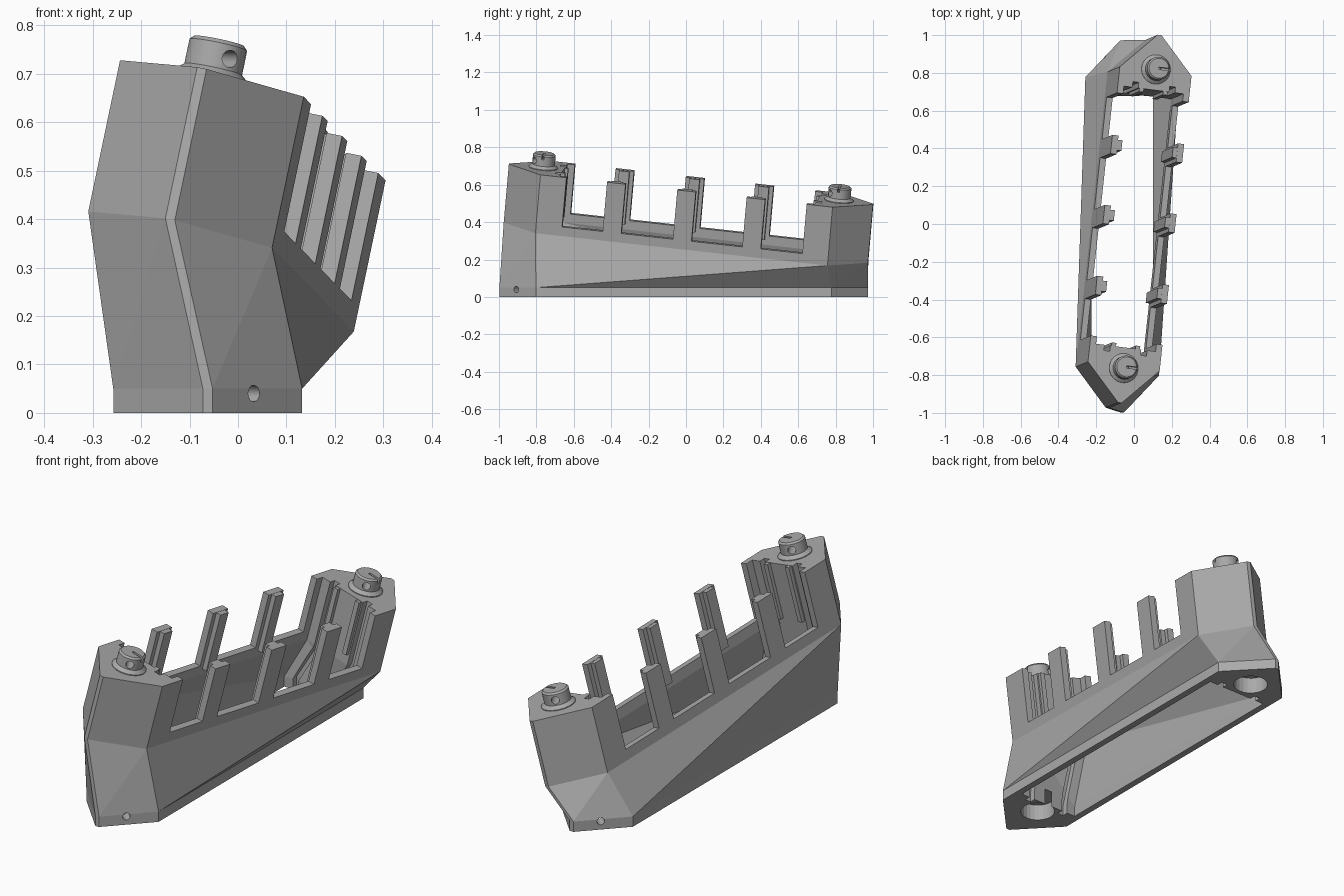
import bpy, bmesh, math
from mathutils import Vector, Matrix

cube = bpy.data.objects.get("Cube")
if cube:
    bpy.data.objects.remove(cube, do_unlink=True)

grey = bpy.data.materials.new("plain grey")
grey.use_nodes = True
colour = (0.4, 0.4, 0.4, 1)
grey.diffuse_color = colour
grey.node_tree.nodes["Principled BSDF"].inputs["Base Color"].default_value = colour

# Tilted frame of the upper half: x across, y along, z out of the crease plane
normal = Vector((0.21, 0.088, 1)).normalized()
along = Vector((0.108, 1, -0.111))
along = (along - along.dot(normal) * normal).normalized()
across = along.cross(normal)
TILT = Matrix((across, along, normal)).transposed().to_4x4()
TILT.translation = (-0.035, 0, 0.292)
BASE = Matrix.Translation((-0.0625, -0.0125, 0))
TOP = 0.32
LEDGE = 0.05


def make(name, bm):
    bmesh.ops.recalc_face_normals(bm, faces=bm.faces)
    mesh = bpy.data.meshes.new(name)
    bm.to_mesh(mesh)
    bm.free()
    mesh.materials.append(grey)
    ob = bpy.data.objects.new(name, mesh)
    bpy.context.collection.objects.link(ob)
    return ob


def loft(name, rings):
    bm = bmesh.new()
    loops = [[bm.verts.new(p) for p in ring] for ring in rings]
    n = len(rings[0])
    for low, high in zip(loops, loops[1:]):
        for i in range(n):
            j = (i + 1) % n
            bm.faces.new((low[i], low[j], high[j], high[i]))
    bm.faces.new(loops[0][::-1])
    bm.faces.new(loops[-1])
    bmesh.ops.triangulate(bm, faces=[f for f in bm.faces if len(f.verts) == 4])
    return make(name, bm)


def bent_prism(name, outline, bottom, top):
    """Straight foot, slanted skirt and tilted upper part from one outline."""
    levels = [(BASE, bottom), (BASE, 0.05), (TILT, 0), (TILT, top)]
    return loft(name, [[m @ Vector((x, y, h)) for x, y in outline] for m, h in levels])


def rect(x0, x1, y0, y1):
    return [(x0, y0), (x1, y0), (x1, y1), (x0, y1)]


def tilted_box(name, outline, low, high):
    return loft(name, [[TILT @ Vector((x, y, h)) for x, y in outline] for h in (low, high)])


def cylinder(name, centre, axis, radius, depth):
    bm = bmesh.new()
    turn = Vector(axis).to_track_quat('Z', 'Y').to_matrix().to_4x4()
    bmesh.ops.create_cone(bm, cap_ends=True, segments=24, radius1=radius, radius2=radius,
                          depth=depth, matrix=Matrix.Translation(centre) @ turn)
    return make(name, bm)


def combine(target, other, operation='DIFFERENCE'):
    other.hide_render = True
    mod = target.modifiers.new("bool", 'BOOLEAN')
    mod.operation = operation
    mod.solver = 'EXACT'
    mod.object = other
    bpy.context.view_layer.objects.active = target
    bpy.ops.object.modifier_apply(modifier=mod.name)
    bpy.data.objects.remove(other, do_unlink=True)


# Long hexagonal shell with blunt tips
hexagon = [(0.195, -0.79), (0.195, 0.79), (0.01, 0.985), (-0.01, 0.985),
           (-0.195, 0.79), (-0.195, -0.79), (-0.01, -0.985), (0.01, -0.985)]
frame = bent_prism("frame_with_end_towers", hexagon, 0, TOP)

# Through opening and the guide slots in the tower faces
combine(frame, bent_prism("opening_cutter", rect(-0.162, 0.162, -0.69, 0.69), -0.1, TOP + 0.1))
for end in (-1, 1):
    for x in (-0.1, 0.1):
        ys = sorted((end * 0.67, end * 0.72))
        combine(frame, bent_prism("slot_cutter", rect(x - 0.016, x + 0.016, *ys),
                                  -0.1, TOP + 0.1))

# Gaps that leave three upright posts on each side
posts = (-0.38, 0, 0.375)
edges = [-0.65] + [p + s for p in posts for s in (-0.05, 0.05)] + [0.65]
for y0, y1 in zip(edges[::2], edges[1::2]):
    combine(frame, tilted_box("gap_cutter", rect(-0.4, 0.4, y0, y1), LEDGE, TOP + 0.1))

for end in (-1, 1):
    # Socket under each tower
    combine(frame, cylinder("socket_cutter", (-0.0625, end * 0.78, 0), (0, 0, 1), 0.08, 0.16))
    # Small pin hole in the foot
    spot = BASE @ Vector((-end * 0.095, end * 0.895, 0.04))
    combine(frame, cylinder("pin_hole_cutter", spot, (-0.73 * end, 0.68 * end, 0), 0.017, 0.12))

# Ribs on the inner side of the posts
for i, y in enumerate(posts):
    for side in (-1, 1):
        xs = sorted((side * 0.138, side * 0.17))
        tilted_box(f"post_rib_{i}_{'left' if side > 0 else 'right'}",
                   rect(*xs, y - 0.028, y + 0.028), 0.03, TOP - 0.001)

# Raised ribs beside the tower guide slots
for end, label in ((-1, "front"), (1, "back")):
    for x in (-0.065, 0.065):
        ys = sorted((end * 0.672, end * 0.7))
        tilted_box(f"{label}_tower_rib_{'left' if x > 0 else 'right'}",
                   rect(x - 0.012, x + 0.012, *ys), LEDGE, TOP - 0.002)


# Bolt heads with a flared foot, a cross hole and a slot in the top
def bolt(name, y):
    profile = [(0.078, -0.02), (0.078, 0.004), (0.061, 0.018), (0.061, 0.07), (0.053, 0.078)]
    bm = bmesh.new()
    n = 32
    rings = [[bm.verts.new((r * math.cos(2 * math.pi * i / n), r * math.sin(2 * math.pi * i / n), z))
              for i in range(n)] for r, z in profile]
    for low, high in zip(rings, rings[1:]):
        for i in range(n):
            bm.faces.new((low[i], low[(i + 1) % n], high[(i + 1) % n], high[i]))
    bm.faces.new(rings[0][::-1])
    bm.faces.new(rings[-1])
    place = TILT @ Matrix.Translation((0, y, TOP))
    bm.transform(place)
    ob = make(name, bm)
    direction = place.to_3x3() @ Vector((0.6, -0.8, 0))
    combine(ob, cylinder("cross_hole_cutter", place @ Vector((0, 0, 0.042)), direction, 0.018, 0.3))
    combine(ob, tilted_box("slot_cutter", rect(0, 0.1, y - 0.006, y + 0.006),
                           TOP + 0.055, TOP + 0.1))
    bpy.ops.object.select_all(action='DESELECT')
    ob.select_set(True)
    bpy.context.view_layer.objects.active = ob
    bpy.ops.object.shade_smooth_by_angle(angle=math.radians(30))


bolt("front_bolt", -0.8)
bolt("back_bolt", 0.8)
